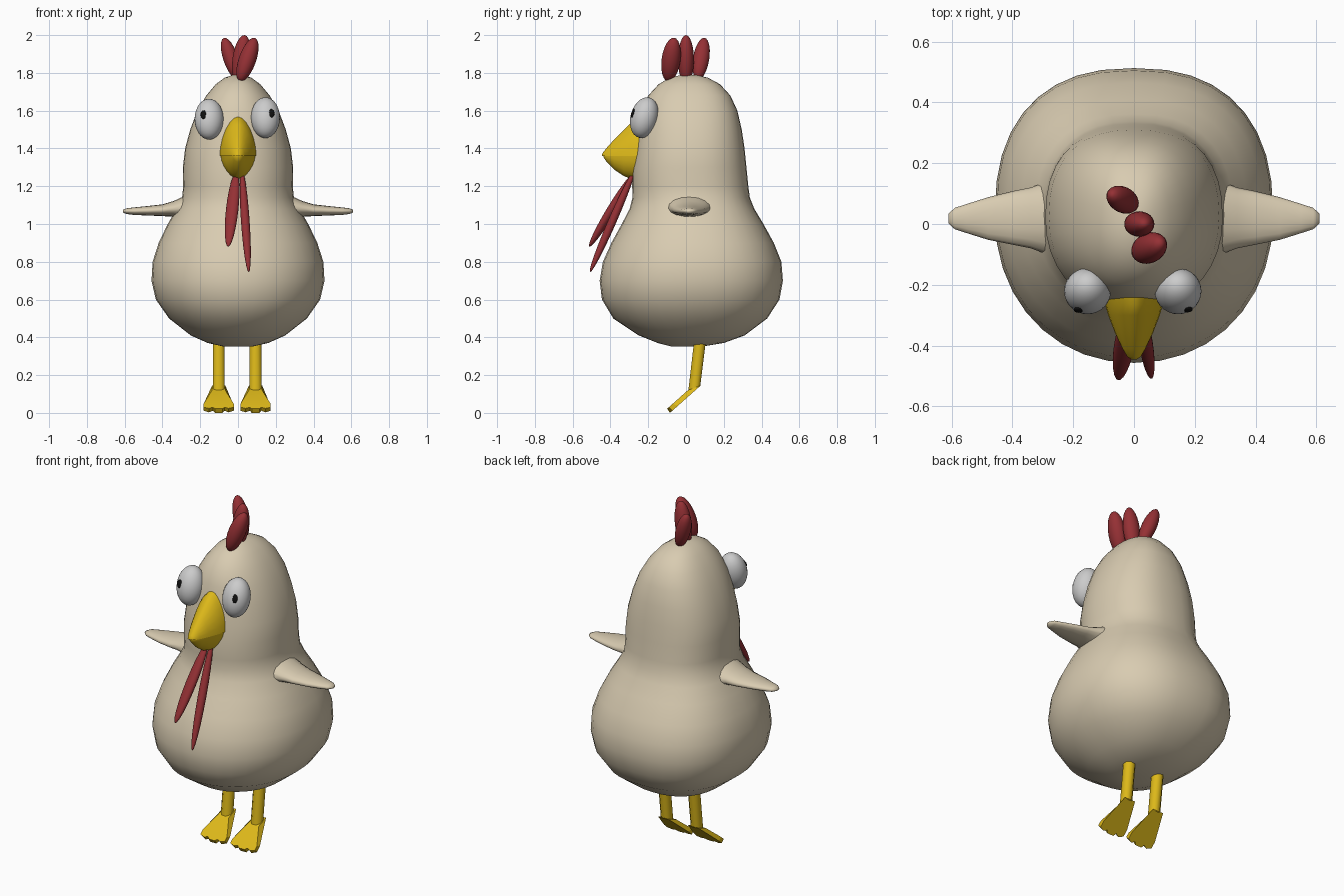
import bpy, bmesh, math
from mathutils import Vector

if "Cube" in bpy.data.objects:
    bpy.data.objects.remove(bpy.data.objects["Cube"])


def material(name, col):
    m = bpy.data.materials.new(name)
    m.diffuse_color = (*col, 1)
    m.use_nodes = True
    m.node_tree.nodes["Principled BSDF"].inputs["Base Color"].default_value = m.diffuse_color
    return m


CREAM = material("cream", (0.69, 0.60, 0.44))
YELLOW = material("yellow", (0.72, 0.48, 0.01))
RED = material("red", (0.30, 0.03, 0.035))
BLACK = material("black", (0.005, 0.005, 0.005))


def finish(bm, name, mat, angle=50):
    bmesh.ops.recalc_face_normals(bm, faces=bm.faces)
    me = bpy.data.meshes.new(name)
    bm.to_mesh(me)
    bm.free()
    ob = bpy.data.objects.new(name, me)
    bpy.context.collection.objects.link(ob)
    if mat:
        me.materials.append(mat)
    bpy.ops.object.select_all(action='DESELECT')
    ob.select_set(True)
    bpy.context.view_layer.objects.active = ob
    bpy.ops.object.shade_smooth_by_angle(angle=math.radians(angle))
    return ob


def loft(name, rings, mat, angle=50):
    """Skin a list of equal-length point rings and cap both ends."""
    bm = bmesh.new()
    vs = [[bm.verts.new(p) for p in r] for r in rings]
    n = len(vs[0])
    for a, b in zip(vs, vs[1:]):
        for i in range(n):
            j = (i + 1) % n
            bm.faces.new((a[i], a[j], b[j], b[i]))
    bm.faces.new(vs[0])
    bm.faces.new(vs[-1])
    return finish(bm, name, mat, angle)


def sup(v, e):
    return math.copysign(abs(v) ** (2 / e), v)


def ellipsoid(name, p0, p1, rx, ry, mat, seg=24):
    """Ellipsoid whose long axis runs from p0 to p1."""
    p0, p1 = Vector(p0), Vector(p1)
    d = p1 - p0
    rot = Vector((0, 0, 1)).rotation_difference(d)
    bm = bmesh.new()
    bmesh.ops.create_uvsphere(bm, u_segments=seg, v_segments=seg // 2, radius=1)
    for v in bm.verts:
        c = v.co
        v.co = (p0 + p1) / 2 + rot @ Vector((c.x * rx, c.y * ry, c.z * d.length / 2))
    return finish(bm, name, mat, 80)


# Body and head: z, half width, front y, back y
profile = [
    (0.352, 0.08, -0.08, 0.09), (0.37, 0.16, -0.15, 0.20), (0.41, 0.25, -0.25, 0.31),
    (0.50, 0.365, -0.385, 0.43), (0.60, 0.435, -0.445, 0.495), (0.70, 0.458, -0.457, 0.513),
    (0.80, 0.452, -0.44, 0.505), (0.90, 0.42, -0.395, 0.465), (1.00, 0.372, -0.34, 0.41),
    (1.08, 0.325, -0.298, 0.362), (1.14, 0.296, -0.283, 0.338), (1.20, 0.29, -0.285, 0.33),
    (1.30, 0.292, -0.283, 0.32), (1.40, 0.28, -0.268, 0.31), (1.50, 0.253, -0.255, 0.295),
    (1.60, 0.215, -0.235, 0.272), (1.68, 0.168, -0.20, 0.235), (1.74, 0.118, -0.145, 0.18),
    (1.775, 0.07, -0.085, 0.115), (1.79, 0.025, -0.02, 0.05)]
rings = []
N = 36
for z, w, f, b in profile:
    r = []
    for i in range(N):
        a = 2 * math.pi * i / N
        e = 2.4 if math.sin(a) > 0 else 2.1
        r.append((w * sup(math.cos(a), e), (f + b) / 2 + (b - f) / 2 * sup(math.sin(a), e), z))
    rings.append(r)
loft("body", rings, CREAM, 80)

# Wings: x, centre y, half depth, centre z, half height
wing = [(0.24, 0.02, 0.13, 1.08, 0.085), (0.29, 0.02, 0.118, 1.083, 0.062),
        (0.34, 0.02, 0.10, 1.08, 0.042), (0.40, 0.02, 0.088, 1.073, 0.031),
        (0.48, 0.018, 0.07, 1.07, 0.025), (0.55, 0.018, 0.048, 1.068, 0.02),
        (0.59, 0.018, 0.035, 1.068, 0.015), (0.61, 0.018, 0.016, 1.068, 0.007)]
for s, side in ((1, "right"), (-1, "left")):
    loft("wing_" + side, [[(s * x, cy + hy * math.cos(a), cz + hz * math.sin(a))
         for a in (2 * math.pi * i / 16 for i in range(16))]
        for x, cy, hy, cz, hz in wing], CREAM, 80)

# Beak: y, half width, height; upper and lower halves meet at z = 1.36
upper = [(-0.22, 0.102, 0.215), (-0.265, 0.095, 0.20), (-0.30, 0.085, 0.168), (-0.36, 0.062, 0.108),
         (-0.41, 0.038, 0.055), (-0.437, 0.022, 0.022), (-0.446, 0.008, 0.006)]
lower = [(-0.22, 0.10, 0.122), (-0.29, 0.084, 0.12), (-0.33, 0.07, 0.106), (-0.38, 0.047, 0.072),
         (-0.42, 0.028, 0.032), (-0.436, 0.012, 0.008)]
for name, rows, s in (("upper_beak", upper, 1), ("lower_beak", lower, -1)):
    loft(name, [[(w * sup(math.cos(a), 1.75), y, 1.36 + s * h * sup(math.sin(a), 1.75))
         for a in (math.pi * i / 12 for i in range(13))] for y, w, h in rows], YELLOW, 50)

# Eyes with pupils
tilt = Vector((0, 0.26, 0.966))
for side, c, look in (("left", (-0.153, -0.221, 1.555), (-0.38, -0.92, 0.06)),
                      ("right", (0.145, -0.221, 1.563), (0.42, -0.90, 0.06))):
    c = Vector(c)
    ellipsoid("eye_" + side, c - tilt * 0.11, c + tilt * 0.11, 0.077, 0.073, None, 28)
    rot = Vector((0, 0, 1)).rotation_difference(tilt)
    p = c + rot @ Vector((look[0] * 0.075, look[1] * 0.071, look[2] * 0.11))
    ellipsoid("pupil_" + side, p - tilt * 0.024, p + tilt * 0.024, 0.017, 0.008, BLACK, 12)

# Comb lobes
ellipsoid("comb_back", (0.0, 0.062, 1.765), (-0.075, 0.098, 1.985), 0.04, 0.043, RED)
ellipsoid("comb_middle", (0.0, 0.0, 1.74), (0.035, 0.0, 2.0), 0.047, 0.042, RED)
ellipsoid("comb_front", (0.01, -0.095, 1.755), (0.09, -0.063, 1.985), 0.046, 0.05, RED)

# Wattles
ellipsoid("wattle_left", (-0.01, -0.275, 1.27), (-0.052, -0.512, 0.88), 0.034, 0.024, RED)
ellipsoid("wattle_right", (0.02, -0.27, 1.29), (0.057, -0.508, 0.745), 0.023, 0.022, RED)

# Legs and webbed feet
half = [(0.035, 0), (0.08, 0.74), (0.08, 0.92), (0.052, 0.98), (0.03, 0.92), (0.02, 1.0)]
outline = half + [(-x, t) for x, t in reversed(half)]
top_a, top_b = Vector((0, 0.01, 0.12)), Vector((0, -0.10, 0.022))
low_a, low_b = Vector((0, 0.078, 0.145)), Vector((0, -0.085, 0.0))
for side, cx in (("left", -0.102), ("right", 0.093)):
    loft("leg_" + side, [[(cx + 0.034 * math.cos(a), y + 0.034 * math.sin(a), z + dz * math.sin(a))
         for a in (2 * math.pi * (i + 0.5) / 8 for i in range(8))]
        for y, z, dz in ((0.044, 0.13, 0.012), (0.08, 0.43, 0))], YELLOW, 50)
    off = Vector((cx, 0, 0))
    loft("foot_" + side, [[off + Vector((x, 0, 0)) + a.lerp(b, t) for x, t in outline]
         for a, b in ((top_a, top_b), (low_a, low_b))], YELLOW, 30)
